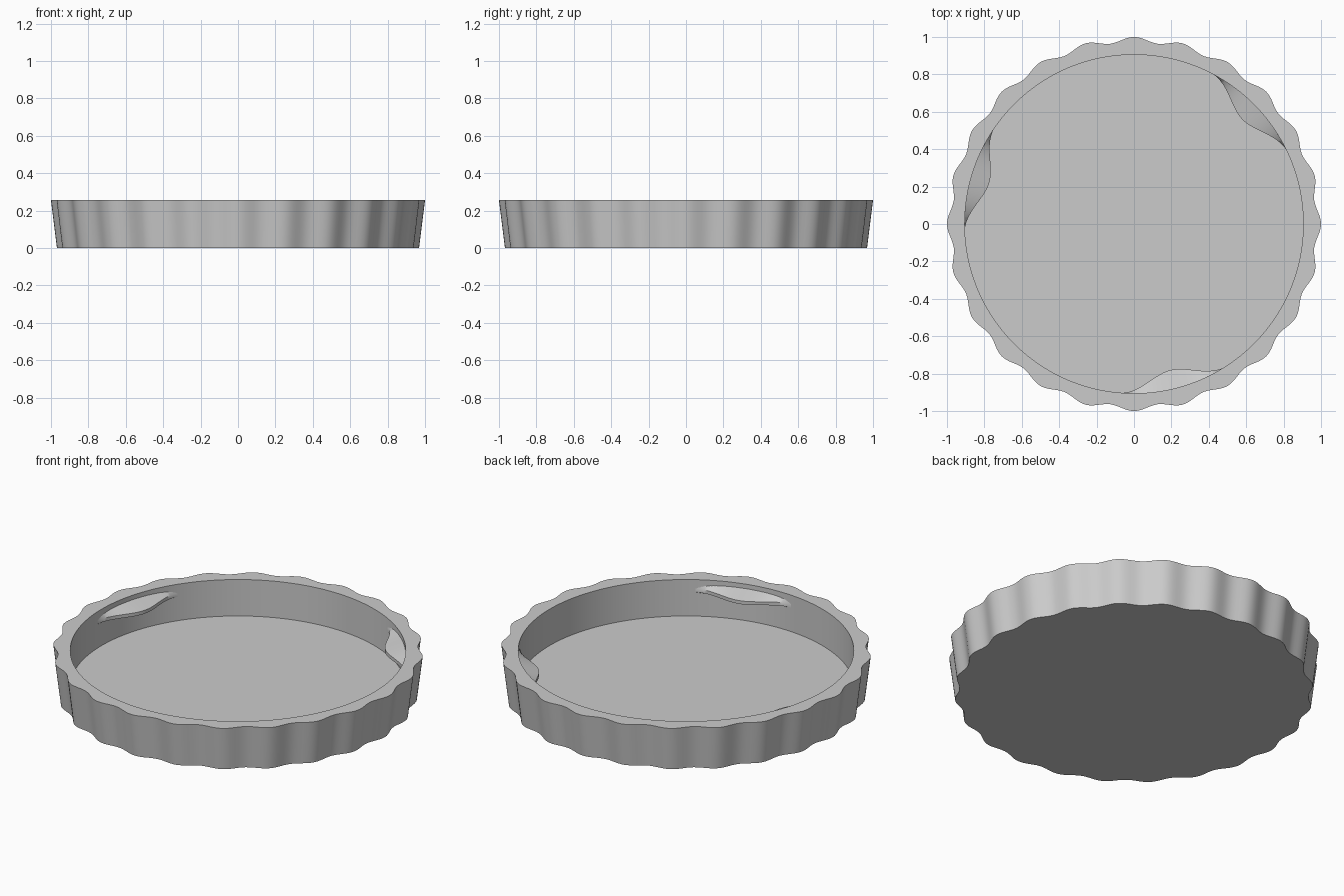
import bpy, bmesh, math

if "Cube" in bpy.data.objects:
    bpy.data.objects.remove(bpy.data.objects["Cube"])

HEIGHT, FLOOR_Z, INNER_R = 0.257, 0.04, 0.905
SEGMENTS, SCALLOPS = 288, 24

grey = bpy.data.materials.new("plain grey")
grey.use_nodes = True
colour = (0.6, 0.6, 0.6, 1)
grey.diffuse_color = colour
grey.node_tree.nodes["Principled BSDF"].inputs["Base Color"].default_value = colour


def polar(r, a, z):
    return (r * math.cos(a), r * math.sin(a), z)


def scallop(a):
    return 0.986 + 0.014 * math.cos(SCALLOPS * a)


def loft(name, rings, closed):
    """Skin a list of equal rings, capping both ends unless it closes on itself."""
    bm = bmesh.new()
    loops = [[bm.verts.new(p) for p in ring] for ring in rings]
    n = len(loops[0])
    for lower, upper in zip(loops, loops[1:]):
        for i in range(n):
            j = (i + 1) % n
            bm.faces.new((lower[i], lower[j], upper[j], upper[i]))
    if closed:
        bm.faces.new(loops[0])
        bm.faces.new(loops[-1])
    bmesh.ops.recalc_face_normals(bm, faces=bm.faces)
    mesh = bpy.data.meshes.new(name)
    bm.to_mesh(mesh)
    bm.free()
    mesh.materials.append(grey)
    obj = bpy.data.objects.new(name, mesh)
    bpy.context.collection.objects.link(obj)
    bpy.ops.object.select_all(action="DESELECT")
    obj.select_set(True)
    bpy.context.view_layer.objects.active = obj
    bpy.ops.object.shade_smooth_by_angle(angle=math.radians(35))
    return obj


# Lid body: tapered scalloped skirt, flat rim, round inner wall and floor
angles = [math.tau * i / SEGMENTS for i in range(SEGMENTS)]
loft("lid_body", [
    [polar(scallop(a) * 0.968, a, 0) for a in angles],
    [polar(scallop(a), a, HEIGHT) for a in angles],
    [polar(INNER_R, a, HEIGHT) for a in angles],
    [polar(INNER_R, a, FLOOR_Z) for a in angles],
], True)

# Three locking lugs: a wedge section swelling inward from the wall
HALF_WIDTH, STEPS = math.radians(19.5), 40
for k in range(3):
    centre = math.radians(44 + 120 * k)
    sections = []
    for i in range(STEPS + 1):
        t = 2 * i / STEPS - 1
        a = centre + t * HALF_WIDTH
        tip = INNER_R + 0.002 - 0.102 * math.cos(t * math.pi / 2) ** 2
        sections.append([
            polar(INNER_R + 0.01, a, 0.233),
            polar(tip, a, 0.203),
            polar(tip, a, 0.183),
            polar(INNER_R + 0.01, a, 0.173),
        ])
    loft(f"locking_lug_{k + 1}", sections, True)
